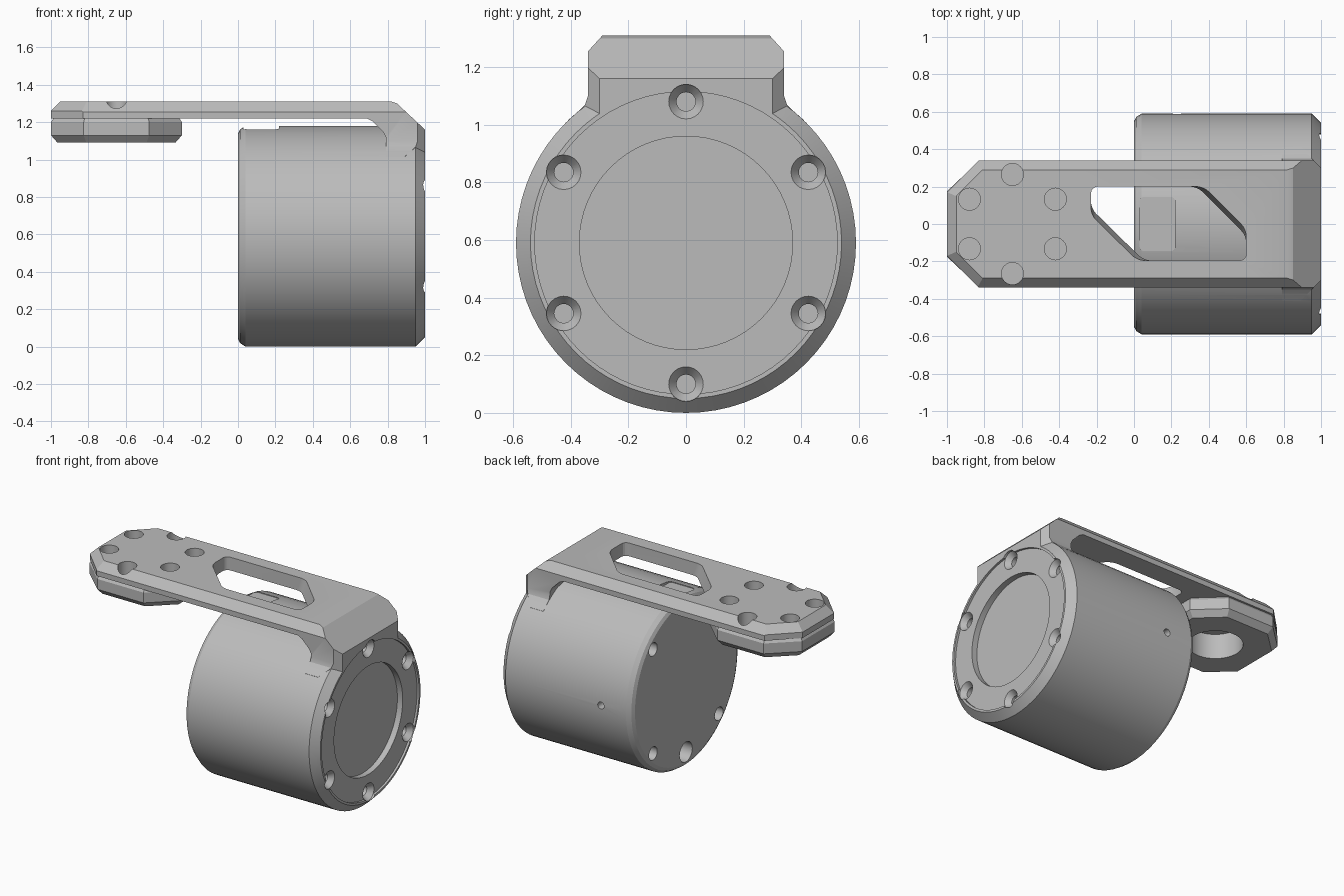
import bpy, bmesh, math

if "Cube" in bpy.data.objects:
    bpy.data.objects.remove(bpy.data.objects["Cube"], do_unlink=True)

metal = bpy.data.materials.new("satin_grey")
metal.use_nodes = True
GREY = (0.5, 0.5, 0.5, 1)
metal.diffuse_color = GREY
metal.node_tree.nodes["Principled BSDF"].inputs["Base Color"].default_value = GREY

PLACE = {"X": lambda a, b, h: (h, a, b),
         "Y": lambda a, b, h: (a, h, b),
         "Z": lambda a, b, h: (a, b, h)}


def loft(name, axis, levels, rounding=0):
    """Solid through matching outlines, levels = [(height, outline), ...]."""
    bm = bmesh.new()
    rings = [[bm.verts.new(PLACE[axis](a, b, h)) for a, b in pts] for h, pts in levels]
    n = len(rings[0])
    for low, high in zip(rings, rings[1:]):
        for i in range(n):
            j = (i + 1) % n
            bm.faces.new((low[i], low[j], high[j], high[i]))
    bm.faces.new(rings[0])
    bm.faces.new(rings[-1])
    if rounding:
        uprights = [bm.edges.get((rings[0][i], rings[1][i])) for i in range(n)]
        bmesh.ops.bevel(bm, geom=uprights, offset=rounding, segments=4,
                        profile=0.5, affect='EDGES')
    bmesh.ops.recalc_face_normals(bm, faces=bm.faces[:])
    mesh = bpy.data.meshes.new(name)
    bm.to_mesh(mesh)
    bm.free()
    mesh.materials.append(metal)
    ob = bpy.data.objects.new(name, mesh)
    bpy.context.collection.objects.link(ob)
    return ob


def circle(r, cx=0, cy=0, n=32):
    return [(cx + r * math.cos(math.tau * i / n), cy + r * math.sin(math.tau * i / n))
            for i in range(n)]


def mirrored(half):
    """Close an outline given as its positive second-coordinate half."""
    return half + [(a, -b) for a, b in reversed(half)]


def combine(target, tool, operation):
    mod = target.modifiers.new("join", 'BOOLEAN')
    mod.operation = operation
    mod.solver = 'EXACT'
    mod.object = tool
    bpy.context.view_layer.objects.active = target
    bpy.ops.object.modifier_apply(modifier=mod.name)
    bpy.data.objects.remove(tool, do_unlink=True)


def drill(target, axis, steps, a, b, n=24):
    """Round hole, steps = [(height, radius), ...]."""
    tool = loft("drill", axis, [(h, circle(r, a, b, n)) for h, r in steps])
    combine(target, tool, 'DIFFERENCE')


MID = 0.59   # drum axis height
PAD = -0.65  # pad centre

# Bracket: side profile trimmed by its cross-section and its plan
bracket = loft("mounted_drum", "Y", [(s, [
    (-1, 1.22), (-1, 1.26), (-.95, 1.31), (.82, 1.31), (.85, 1.3), (1, 1.16), (1, .95),
    (.79, .95), (.79, 1.12), (.775, 1.15), (.72, 1.205), (.69, 1.22)]) for s in (-.6, .6)])
half = [(.41, .9), (.41, 1.015), (.37, 1.05), (.35, 1.07), (.34, 1.1), (.34, 1.255), (.29, 1.31), (.29, 1.4)]
section = half + [(-a, b) for a, b in reversed(half)]
combine(bracket, loft("section", "X", [(s, section) for s in (-1.2, 1.2)]), 'INTERSECT')
plan = mirrored([(-1, .17), (-.75, .42), (.88, .42), (1, .3)])
plan_top = mirrored([(-.95, .149), (-.679, .42), (.88, .42), (1, .3)])
combine(bracket, loft("plan", "Z", [(.8, plan), (1.26, plan), (1.31, plan_top)]), 'INTERSECT')

# Octagonal pad under the bracket end


def octagon(inset):
    w, c = .35 - inset, .175 - inset * .4
    return mirrored([(PAD - w, c), (PAD - c, w - .01), (PAD + c, w - .01), (PAD + w, c)])


combine(bracket, loft("pad", "Z", [(1.09, octagon(.035)), (1.13, octagon(0)),
                                   (1.2, octagon(0)), (1.245, octagon(.03))]), 'UNION')

# Drum with chamfered rims
rims = [(0, .55), (.012, .572), (.04, MID), (.95, MID), (1, .54)]
combine(bracket, loft("drum", "X", [(x, circle(r, 0, MID, 72)) for x, r in rims]), 'UNION')

# Stepped recess in the drum end
drill(bracket, "X", [(.985, .525), (1.1, .525)], 0, MID, 72)
drill(bracket, "X", [(.945, .37), (1.1, .37)], 0, MID, 64)

# Countersunk screw holes around the recess
for k in range(6):
    t = math.radians(90 + 60 * k)
    drill(bracket, "X", [(.88, .033), (.95, .033), (.985, .06), (1.1, .06)],
          .49 * math.cos(t), MID + .49 * math.sin(t))

# Holes in the opposite drum end, and the side set-screw hole
for y in (-.355, .355):
    for z in (-.355, .355):
        drill(bracket, "X", [(-.1, .045), (.12, .045)], y, MID + z)
drill(bracket, "X", [(-.1, .068), (.15, .068)], 0, .11)
drill(bracket, "Y", [(.5, .024), (.7, .024)], .23, MID)

# Flat pocket on top of the drum
pocket = [(.03, -.145), (.22, -.145), (.22, .145), (.03, .145)]
combine(bracket, loft("pocket", "Z", [(1.157, pocket), (1.2, pocket)], .025), 'DIFFERENCE')

# Slanted window through the bracket, its diagonal walls tapering


def window(t):
    return [(-.23, .2), (.38 - t, .2), (.6, -.02 - t), (.6, -.195), (.01 + t, -.195), (-.23, .04 + t)]


combine(bracket, loft("window", "Z", [(1.2, window(.05)), (1.33, window(0))], .035), 'DIFFERENCE')

# Pad bore and the ring of holes above it
drill(bracket, "Z", [(1, .17), (1.26, .17)], PAD, 0, 48)
for k in range(6):
    t = math.radians(90 + 60 * k)
    drill(bracket, "Z", [(1.21, .059), (1.4, .059)],
          PAD + .265 * math.cos(t), .265 * math.sin(t))

for ob in bpy.context.selected_objects:
    ob.select_set(False)
bracket.select_set(True)
bpy.context.view_layer.objects.active = bracket
bpy.ops.object.shade_smooth_by_angle(angle=math.radians(20))
